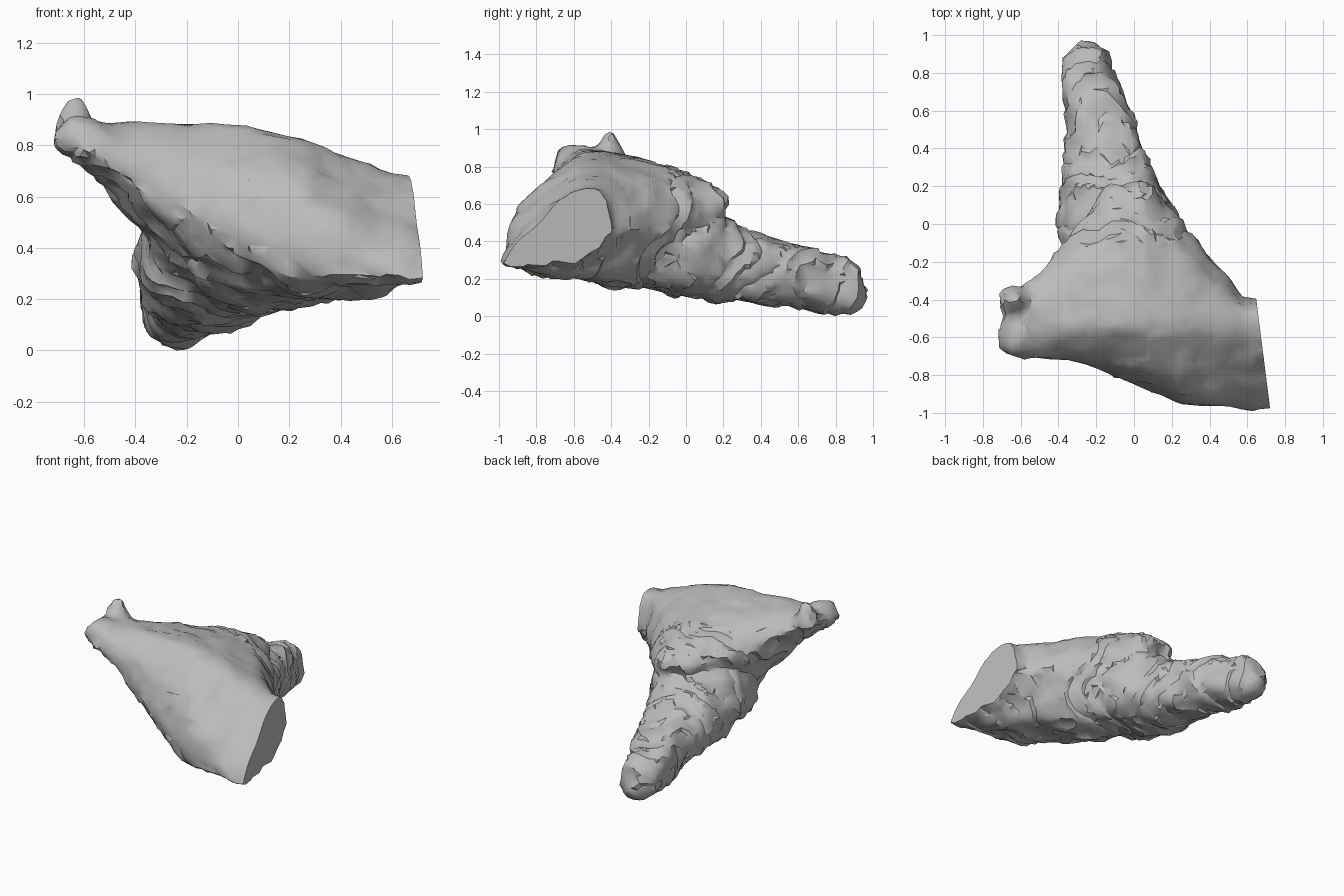
import bpy
import bmesh
import math
from mathutils import Matrix, Vector, noise

cube = bpy.data.objects.get("Cube")
if cube:
    bpy.data.objects.remove(cube, do_unlink=True)

# Single stone colour
stone = bpy.data.materials.new("pale grey stone")
stone.use_nodes = True
colour = (0.5, 0.5, 0.5, 1)
stone.diffuse_color = colour
stone.node_tree.nodes["Principled BSDF"].inputs["Base Color"].default_value = colour


def smooth_ring(points, steps):
    """Closed, slightly tightened Catmull-Rom curve through outline points."""
    ring, count = [], len(points)
    for i in range(count):
        a, b, c, d = (points[(i + k) % count] for k in (-1, 0, 1, 2))
        for s in range(steps):
            t = s / steps
            curve = (b * 2 + (c - a) * t + (a * 2 - b * 5 + c * 4 - d) * t ** 2
                     + (b * 3 - a - c * 3 + d) * t ** 3) / 2
            ring.append(curve.lerp(b.lerp(c, t), 0.35))
    return ring


def loft(bm, rings):
    """Skin a list of equal rings and cap both ends."""
    loops = [[bm.verts.new(p) for p in ring] for ring in rings]
    faces = [bm.faces.new(loops[0]), bm.faces.new(loops[-1])]
    for low, high in zip(loops, loops[1:]):
        for i in range(len(low)):
            faces.append(bm.faces.new((low[i - 1], low[i], high[i], high[i - 1])))
    bmesh.ops.recalc_face_normals(bm, faces=faces)


def bake(obj, kind, **settings):
    """Add one modifier and keep its result as the mesh."""
    mod = obj.modifiers.new(kind.title(), kind)
    for key, value in settings.items():
        setattr(mod, key, value)
    graph = bpy.context.evaluated_depsgraph_get()
    mesh = bpy.data.meshes.new_from_object(obj.evaluated_get(graph))
    obj.modifiers.clear()
    obj.data = mesh


bm = bmesh.new()

# Main body across x: (y, z) of nose, brow, crown, shoulder, back and belly
body = {
    -.72: [(-.66, .8), (-.65, .83), (-.62, .85), (-.58, .85), (-.57, .82), (-.61, .79)],
    -.65: [(-.69, .79), (-.69, .88), (-.62, .92), (-.4, .89), (-.37, .84), (-.52, .75)],
    -.5: [(-.7, .7), (-.69, .82), (-.58, .89), (-.4, .87), (-.25, .76), (-.45, .61)],
    -.35: [(-.71, .59), (-.69, .77), (-.56, .885), (-.3, .86), (-.08, .68), (-.3, .42)],
    -.15: [(-.77, .45), (-.73, .7), (-.54, .885), (-.1, .8), (.2, .62), (-.3, .2)],
    .05: [(-.84, .34), (-.8, .66), (-.54, .87), (-.05, .78), (.24, .6), (-.25, .14)],
    .25: [(-.92, .27), (-.9, .59), (-.56, .82), (-.15, .73), (.02, .5), (-.3, .18)],
    .43: [(-.95, .28), (-.92, .5), (-.57, .755), (-.33, .69), (-.2, .48), (-.5, .21)],
    .58: [(-.99, .3), (-.88, .46), (-.61, .675), (-.46, .67), (-.39, .45), (-.68, .22)],
    .78: [(-.97, .27), (-.73, .54), (-.6, .65), (-.46, .67), (-.42, .43), (-.6, .35)],
}
loft(bm, [smooth_ring([Vector((x, y, z)) for y, z in outline], 6)
          for x, outline in body.items()])

# Tapering tail along y: y, x range, z range
tail = [(-.45, -.1, .25, .28, .5), (-.28, -.36, .3, .17, .6),
        (0, -.4, .24, .1, .62), (.2, -.38, .15, .08, .56),
        (.3, -.37, .09, .08, .47), (.45, -.36, .03, .07, .42),
        (.62, -.36, -.03, .04, .38), (.8, -.39, -.1, .01, .33),
        (.87, -.38, -.13, .015, .3), (.93, -.33, -.16, .04, .24),
        (.985, -.27, -.2, .08, .15)]
angles = [math.tau * i / 24 for i in range(24)]


def rounded(value):
    return math.copysign(abs(value) ** 0.8, value)


loft(bm, [[Vector(((x0 + x1) / 2 + (x1 - x0) / 2 * rounded(math.cos(a)), y,
                   (z0 + z1) / 2 + (z1 - z0) / 2 * rounded(math.sin(a))))
           for a in angles] for y, x0, x1, z0, z1 in tail])

# Pointed knob on the raised tip
bmesh.ops.create_cone(bm, segments=7, radius1=0.1, radius2=0.025, depth=0.14,
                      cap_ends=True, matrix=Matrix.Translation((-.63, -.41, .915)))

mesh = bpy.data.meshes.new("rock_fragment")
bm.to_mesh(mesh)
bm.free()
rock = bpy.data.objects.new("rock_fragment", mesh)
bpy.context.collection.objects.link(rock)
bake(rock, "REMESH", mode="VOXEL", voxel_size=0.022)

# Chipped surface: broken terraces on tail and underside, gentle dents in front
bm = bmesh.new()
bm.from_mesh(rock.data)
bm.normal_update()
moves = []
for v in bm.verts:
    p = v.co
    rough = 1 if p.y > -.1 or v.normal.z < -.1 else 0.4
    chips = round(noise.noise(p * 7) * 4) / 4
    warp = noise.noise(p * 4) * 1.6
    terrace = (p.y * 7 - p.z * 4 + warp) % 1 - 0.5
    moves.append(v.normal * rough * (chips * 0.03 + terrace * 0.016))
for v, move in zip(bm.verts, moves):
    v.co += move
bm.to_mesh(rock.data)
bm.free()
bake(rock, "DECIMATE", ratio=0.2)

# Flat broken end
bm = bmesh.new()
bm.from_mesh(rock.data)
bmesh.ops.bisect_plane(bm, geom=bm.verts[:] + bm.edges[:] + bm.faces[:],
                       plane_co=(.65, -.42, .6), plane_no=(1, .127, 0),
                       clear_outer=True)
bmesh.ops.holes_fill(bm, edges=[e for e in bm.edges if e.is_boundary], sides=0)
bmesh.ops.recalc_face_normals(bm, faces=bm.faces[:])

# Rest on the ground
lowest = min(v.co.z for v in bm.verts)
bmesh.ops.translate(bm, verts=bm.verts[:], vec=(0, 0, -lowest))
bm.to_mesh(rock.data)
bm.free()
rock.data.materials.clear()
rock.data.materials.append(stone)

bpy.ops.object.select_all(action="DESELECT")
rock.select_set(True)
bpy.context.view_layer.objects.active = rock
bpy.ops.object.shade_smooth_by_angle(angle=math.radians(35))
